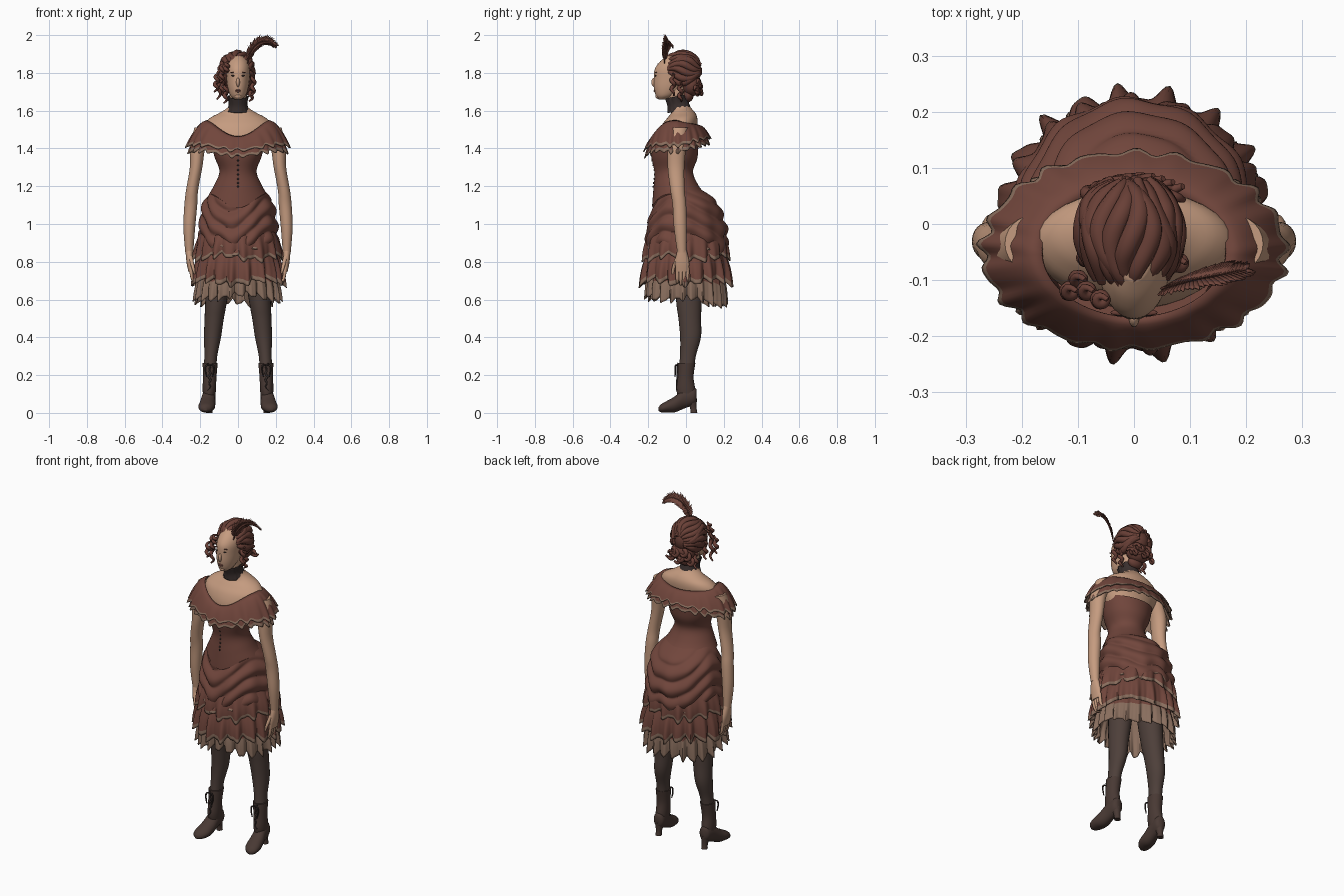
import bpy, bmesh, random
from math import sin, cos, pi, radians
from mathutils import Vector

random.seed(4)
cube = bpy.data.objects.get("Cube")
if cube:
    bpy.data.objects.remove(cube)


def material(name, r, g, b):
    m = bpy.data.materials.new(name)
    m.use_nodes = True
    m.diffuse_color = (r, g, b, 1)
    m.node_tree.nodes["Principled BSDF"].inputs["Base Color"].default_value = (r, g, b, 1)
    return m


DRESS = material("russet cloth", .165, .061, .045)
HAIR = material("auburn hair", .14, .05, .037)
SKIN = material("skin", .56, .33, .215)
LACE = material("tan lace", .25, .155, .11)
STOCKING = material("dark stocking", .075, .05, .042)
LEATHER = material("boot leather", .066, .041, .034)
DARK = material("dark ribbon", .04, .028, .026)
LIP = material("lip colour", .3, .12, .09)


def finish(name, bm, mats, thick=0, mirror=False):
    me = bpy.data.meshes.new(name)
    bm.to_mesh(me)
    bm.free()
    for m in mats:
        me.materials.append(m)
    ob = bpy.data.objects.new(name, me)
    bpy.context.collection.objects.link(ob)
    if thick:
        mod = ob.modifiers.new("cloth thickness", 'SOLIDIFY')
        mod.thickness, mod.material_offset = thick, 1
    if mirror:
        ob.modifiers.new("other side", 'MIRROR').use_clip = False
    return ob


def surface(name, fn, nu, nv, mats, rule=None, cap=False, **kw):
    """Wrapped sheet: fn(angle, v) gives a point, v runs from bottom to top."""
    bm = bmesh.new()
    rows = [[bm.verts.new(fn(2 * pi * i / nu, j / nv)) for i in range(nu)] for j in range(nv + 1)]
    for j in range(nv):
        for i in range(nu):
            k = (i + 1) % nu
            f = bm.faces.new((rows[j][i], rows[j][k], rows[j + 1][k], rows[j + 1][i]))
            f.material_index = rule(j / nv) if rule else 0
    if cap:
        bm.faces.new(rows[0])
        bm.faces.new(rows[-1])
        bmesh.ops.recalc_face_normals(bm, faces=bm.faces)
    return finish(name, bm, mats, **kw)


def along(points, t):
    """Smooth interpolation through a list of tuples."""
    n = len(points) - 1
    i = min(int(t * n), n - 1)
    f = t * n - i
    quad = [points[max(0, min(n, i + k))] for k in (-1, 0, 1, 2)]
    return [b + f * (c - a) / 2 + f * f * (a - 2.5 * b + 2 * c - d / 2) + f ** 3 * (1.5 * (b - c) + (d - a) / 2)
            for a, b, c, d in zip(*quad)]


def loft(name, rings, mat, nu=24, axis='z', warp=None, cap=True, **kw):
    """Rings are (position on axis, centre a, centre b, radius a, radius b)."""
    def fn(ang, v):
        t, a, b, ra, rb = along(rings, v)
        p, q = a + ra * cos(ang), b + rb * sin(ang)
        co = Vector((p, q, t) if axis == 'z' else (p, t, q))
        return warp(co, ang, v) if warp else co
    mats = mat if isinstance(mat, list) else [mat]
    return surface(name, fn, nu, kw.pop("nv", 5 * (len(rings) - 1)), mats, cap=cap, **kw)


def blobs(name, items, mat, mirror=False):
    bm = bmesh.new()
    for loc, size in items:
        new = bmesh.ops.create_uvsphere(bm, u_segments=16, v_segments=10, radius=1)["verts"]
        for v in new:
            v.co = Vector(c * s + o for c, s, o in zip(v.co, size, loc))
    return finish(name, bm, [mat], mirror=mirror)


def strands(name, paths, radius, mat):
    cu = bpy.data.curves.new(name, 'CURVE')
    cu.dimensions, cu.bevel_depth, cu.bevel_resolution = '3D', radius, 2
    cu.resolution_u, cu.use_fill_caps = 4, True
    for path in paths:
        sp = cu.splines.new('NURBS')
        sp.points.add(len(path) - 1)
        for i, p in enumerate(path):
            sp.points[i].co = (*p, 1)
            sp.points[i].radius = .3 + .8 * sin(pi * (i + .5) / len(path))
        sp.order_u, sp.use_endpoint_u = 4, True
    cu.materials.append(mat)
    bpy.context.collection.objects.link(bpy.data.objects.new(name, cu))


# Body, neck and head
loft("shoulders_and_neck", [(1.38, 0, -.05, .12, .1), (1.46, 0, -.05, .16, .1), (1.52, 0, -.035, .178, .095),
     (1.56, 0, -.02, .15, .08), (1.59, 0, -.015, .095, .063), (1.62, 0, -.03, .052, .053),
     (1.66, 0, -.045, .045, .05), (1.73, 0, -.055, .045, .05)], SKIN, nu=32)
loft("head", [(1.66, 0, -.125, .018, .02), (1.68, 0, -.11, .04, .05), (1.72, 0, -.09, .054, .08),
     (1.77, 0, -.075, .061, .095), (1.82, 0, -.065, .064, .1), (1.86, 0, -.055, .055, .082),
     (1.89, 0, -.05, .03, .05)], SKIN, nu=32)
blobs("nose", [((0, -.166, 1.75), (.01, .018, .025)), ((0, -.15, 1.677), (.018, .012, .014))], SKIN)
blobs("lips", [((0, -.165, 1.708), (.016, .006, .004)), ((0, -.165, 1.701), (.013, .006, .004))], LIP)
blobs("eye", [((.025, -.161, 1.785), (.011, .004, .004))], DARK, mirror=True)
blobs("eyebrow", [((.027, -.158, 1.803), (.015, .005, .003))], HAIR, mirror=True)

# Arms and hands
loft("arm", [(.85, .258, -.022, .021, .024), (.98, .258, -.03, .031, .034), (1.1, .25, -.035, .034, .036),
     (1.18, .243, -.045, .032, .038), (1.3, .222, -.053, .033, .044), (1.42, .212, -.048, .042, .05),
     (1.51, .18, -.035, .05, .05)], SKIN, mirror=True)
loft("palm", [(.745, .25, -.02, .012, .034), (.8, .256, -.02, .017, .037), (.87, .258, -.022, .021, .023)],
     SKIN, mirror=True)
for i in range(4):
    y, drop = -.046 + .018 * i, .012 * abs(i - 1.3)
    loft("finger", [(.67 + drop, .228, y, .005, .005), (.71, .242, y, .008, .009), (.77, .251, y, .01, .01)],
         SKIN, nu=10, mirror=True)
loft("thumb", [(.735, .23, -.07, .005, .006), (.77, .238, -.065, .009, .01), (.83, .252, -.04, .012, .014)],
     SKIN, nu=10, mirror=True)

# Legs and heeled boots
loft("stocking", [(.2, .15, 0, .034, .04), (.3, .144, .01, .034, .042), (.4, .135, .024, .045, .055),
     (.5, .126, .02, .051, .06), (.6, .115, .015, .058, .068), (.9, .085, .01, .075, .085)], STOCKING, mirror=True)
loft("boot_shaft", [(.06, .153, .008, .03, .045), (.12, .152, 0, .035, .05), (.19, .15, -.002, .036, .042),
     (.265, .147, .004, .04, .046)], LEATHER, mirror=True)
loft("boot_foot", [(-.145, .174, .02, .01, .01), (-.13, .172, .025, .032, .022), (-.1, .167, .033, .043, .031),
     (-.06, .162, .045, .042, .042), (-.01, .156, .075, .036, .052), (.04, .152, .088, .032, .046),
     (.056, .152, .09, .017, .034)], LEATHER, axis='y', mirror=True)
loft("boot_heel", [(0, .152, .042, .018, .018), (.03, .152, .038, .017, .018), (.075, .152, .028, .028, .03)],
     LEATHER, nu=16, mirror=True)
laces = []
for s in (-1, 1):
    laces.append([(s * (.15 + .012 * (-1) ** k), -.046 - .004 * (k < 3), .12 + .018 * k) for k in range(9)])
    for side in (-1, 1):
        laces.append([(s * .15, -.045, .25), (s * (.15 + .025 * side), -.062, .265),
                      (s * (.15 + .03 * side), -.055, .235), (s * (.15 + .015 * side), -.058, .19)])
strands("boot_laces", laces, .005, DARK)


# Bodice with pointed waist
bodice = [(1.16, 0, -.04, .152, .14), (1.21, 0, -.055, .124, .118), (1.28, 0, -.065, .098, .102),
          (1.36, 0, -.062, .126, .122), (1.45, 0, -.06, .146, .126)]


def basque(co, ang, v):
    co.z -= .075 * max(0, -sin(ang)) ** 4 * (1 - v) ** 3 + .03 * max(0, sin(ang)) * v ** 3
    return co


loft("bodice", bodice, DRESS, nu=48, warp=basque)
studs = []
for k in range(9):
    z, _, cy, _, ry = along(bodice, .2 + .08 * k)
    studs.append(((0, cy - ry, z), (.005, .004, .005)))
blobs("bodice_buttons", studs, DARK)


# Draped overskirt with swagged folds and a bustle
def drape(co, ang, v):
    swag = co.z + .13 * sin(ang) ** 2 + .02 * sin(3 * ang + 1)
    fold = abs(sin(36 * swag + sin(2 * ang))) - .5
    grow = min(1, 3 * (1 - v))
    centre = Vector((0, 0, co.z))
    out = (co - centre).normalized()
    co += out * grow * (.018 * fold + .006 * sin(11 * ang + 2) * (1 - v))
    co.z += (1 - v) ** 2 * (.018 * sin(5 * ang) + .012 * sin(9 * ang + 1))
    return co


loft("overskirt", [(.86, 0, 0, .207, .212), (.94, 0, .004, .207, .212), (1.02, 0, .002, .2, .198),
     (1.12, 0, -.002, .18, .16), (1.2, 0, -.05, .118, .105)], [DRESS, LACE], nu=120, nv=60, warp=drape,
     cap=False, thick=.005, rule=lambda v: 1 if v < .04 else 0)


# Gathered skirt tiers
def ruffle(name, top, bottom, pleats, depth, mats, trim, phase):
    def fn(ang, v):
        w = 1 - v
        z, rx, ry = (a * v + b * w for a, b in zip(top, bottom))
        wave = sin(pleats * ang + phase + .8 * sin(3 * ang)) + .4 * sin((2 * pleats - 5) * ang + phase)
        puff = 1 + depth * wave * w ** .7 + .05 * sin(pi * w)
        drop = .012 * w * (wave + sin(4 * ang + phase)) + .02 * w * sin(ang) * (trim > .3)
        return rx * puff * cos(ang), ry * puff * sin(ang), z - drop
    surface(name, fn, 224, 16, mats, thick=.005, rule=lambda v: 1 if v < trim else 0)


ruffle("upper_ruffle", (.97, .19, .19), (.82, .23, .222), 17, .05, [DRESS, LACE], .12, 0)
ruffle("middle_ruffle", (.88, .195, .195), (.69, .238, .233), 19, .065, [DRESS, LACE], .07, 2)
ruffle("lace_petticoat", (.8, .18, .18), (.595, .224, .212), 23, .055, [DRESS, LACE], .5, 4)


# Off-shoulder flounce, one layer over another
def flounce(name, reach, lift, pleats):
    def fn(ang, v):
        w, s = 1 - v, sin(ang)
        front, back = max(0, -s), max(0, s)
        top = 1.55 - .085 * front ** 3 - .025 * back
        hem = 1.385 - .035 * front ** 6 + .015 * front + .05 * back + lift
        spread = w ** .55
        wave = sin(pleats * ang) + .5 * sin((pleats + 8) * ang + 1)
        r = reach * spread + .008 * wave * w
        x = (.165 + r) * cos(ang)
        y = -.05 + (.118 + r * (.52 if s < 0 else .58)) * s
        return x, y, top * v + hem * w - .007 * wave * w * w
    surface(name, fn, 160, 16, [DRESS, LACE], thick=.005, rule=lambda v: 1 if v < .07 else 0)


flounce("shoulder_flounce", .106, .025, 21)
flounce("shoulder_flounce_lower", .094, -.008, 25)


# Choker with frilled edges
def frill(co, ang, v):
    k = 1 + .07 * sin(14 * ang) * abs(2 * v - 1)
    return Vector((co.x * k, co.y, co.z - .012 * sin(ang) * -1))


loft("choker", [(1.6, 0, -.035, .058, .062), (1.635, 0, -.042, .049, .056), (1.675, 0, -.05, .055, .06)],
     [DARK, DARK], nu=84, warp=frill, cap=False, thick=.004)

# Swept-up hair: core, rolled locks, nape and loose ringlets
C, R = Vector((-.006, -.022, 1.81)), (.082, .104, .09)
blobs("hair_core", [(C, R), ((0, .028, 1.735), (.07, .05, .06)), ((0, .01, 1.68), (.045, .03, .035))], HAIR)
locks = []
for k in range(17):
    phi = radians(-120 + 15 * k)
    start = .5 + .3 * abs(sin(phi)) ** 2
    path = []
    for j in range(9):
        t = start + (2.75 - start) * j / 8
        a = phi + .22 * sin(3 * t + k)
        bump = 1 + random.uniform(-.04, .07)
        path.append(C + Vector((R[0] * sin(a) * sin(t), -R[1] * cos(t), R[2] * cos(a) * sin(t))) * bump)
    locks.append(path)
strands("hair_locks", locks, .019, HAIR)
coils = []
for k in range(9):
    x, y, z = -.07 + .0175 * k, .055 + .02 * sin(k * pi / 8), 1.70 + .05 * sin(2.3 * k) ** 2
    coils.append([(x + .018 * cos(j), y + .004 * j - .012, z + .02 * sin(j)) for j in range(7)])
strands("nape_curls", coils, .011, HAIR)
ringlets = []
for x, y, top, low in [(-.085, -.12, 1.85, 1.75), (-.1, -.1, 1.83, 1.66), (-.085, -.06, 1.8, 1.68),
                       (-.115, -.12, 1.8, 1.7), (.08, -.07, 1.8, 1.68), (.07, -.03, 1.75, 1.65),
                       (-.065, 0, 1.75, 1.64), (-.06, -.135, 1.86, 1.8)]:
    ringlets.append([(x + .013 * cos(1.7 * j), y + .013 * sin(1.7 * j), top + (low - top) * j / 9)
                     for j in range(10)])
strands("ringlets", ringlets, .01, HAIR)

# Curled plume: quill with tapering barbs
quill = [(.05, -.115, 1.85), (.068, -.11, 1.91), (.105, -.1, 1.955), (.155, -.09, 1.968), (.2, -.08, 1.945)]
strands("plume_quill", [quill], .005, HAIR)
bm = bmesh.new()
for k in range(26):
    t = .12 + .86 * k / 25
    base, ahead = Vector(along(quill, t)), Vector(along(quill, min(1, t + .03)))
    step = (ahead - Vector(along(quill, t - .03))).normalized()
    across = step.cross(Vector((0, 1, 0)))
    for side in (-1, 1):
        length = .042 * sin(pi * min(1, .15 + .75 * t)) * random.uniform(.85, 1.1)
        lean = step * .7 - across * side * .75 + Vector((0, side * .5, 0))
        mid, tip = base + lean * length * .6, base + lean * length + step * .006
        wide = step * .008
        bm.faces.new([bm.verts.new(p) for p in (base - wide, mid - wide, tip, mid + wide, base + wide)])
finish("plume_barbs", bm, [DRESS, DRESS], thick=.003)

# Smooth shading with crisp edges
bpy.ops.object.select_all(action='DESELECT')
for ob in bpy.context.scene.objects:
    if ob.type == 'MESH':
        ob.select_set(True)
        bpy.context.view_layer.objects.active = ob
bpy.ops.object.shade_smooth_by_angle(angle=radians(50))
